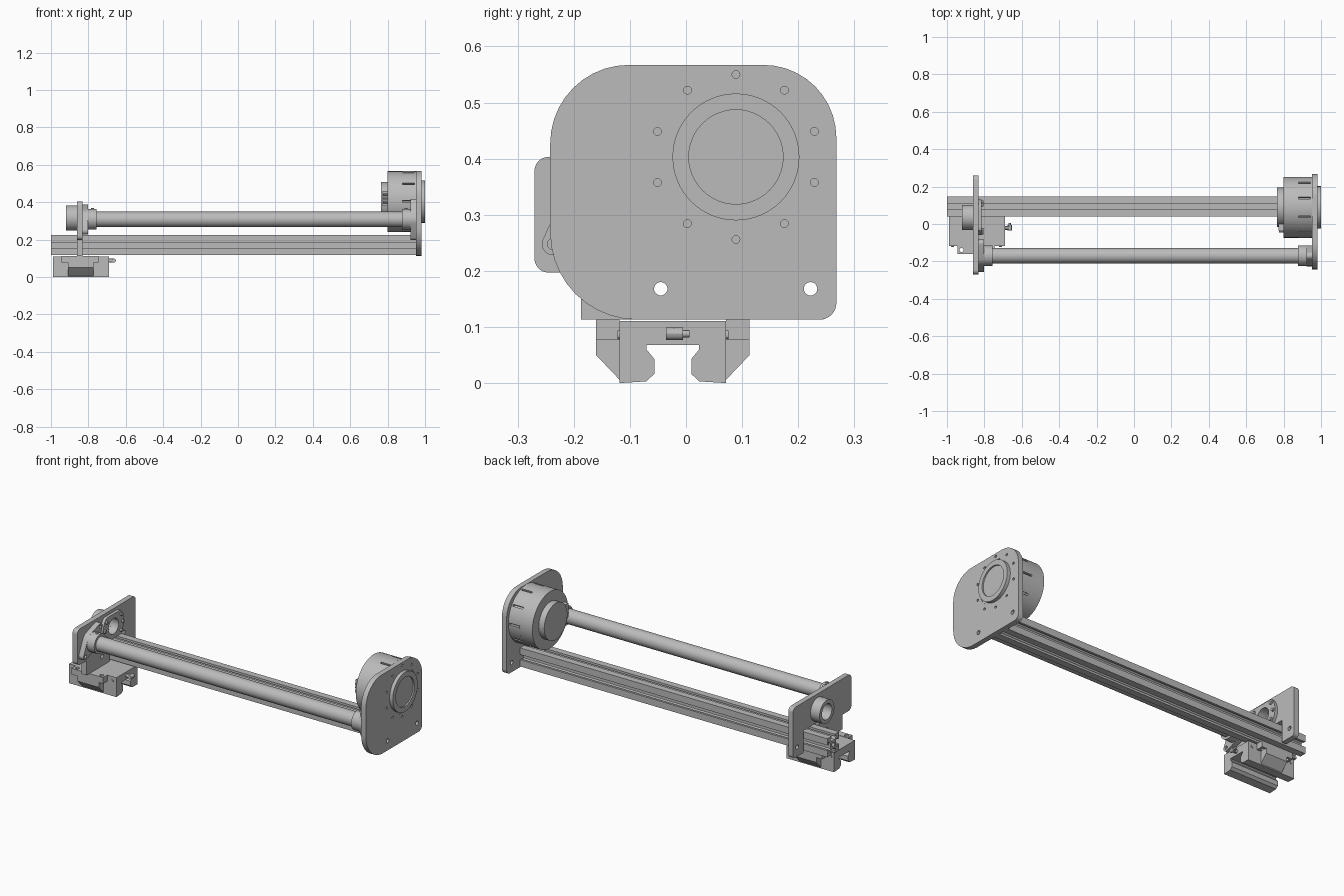
import bpy, bmesh
from math import sin, cos, pi, radians
from mathutils import Vector
from mathutils.geometry import convex_hull_2d

cube = bpy.data.objects.get("Cube")
if cube:
    bpy.data.objects.remove(cube, do_unlink=True)

metal = bpy.data.materials.new("light_grey_metal")
metal.use_nodes = True
GREY = (0.5, 0.5, 0.5, 1)
metal.diffuse_color = GREY
metal.node_tree.nodes["Principled BSDF"].inputs["Base Color"].default_value = GREY


def circle(u, v, r, n=32):
    return [(u + r * cos(2 * pi * i / n), v + r * sin(2 * pi * i / n)) for i in range(n)]


def rect(u0, u1, v0, v1):
    return [(u0, v0), (u1, v0), (u1, v1), (u0, v1)]


def rounded(corners, steps=10):
    """Outline from (u, v, radius) right-angled corners."""
    out = []
    for i, (u, v, r) in enumerate(corners):
        p = Vector((u, v))
        if r == 0:
            out.append((u, v))
            continue
        a = (Vector(corners[i - 1][:2]) - p).normalized()
        b = (Vector(corners[(i + 1) % len(corners)][:2]) - p).normalized()
        for k in range(steps + 1):
            t = pi / 2 * k / steps
            out.append(tuple(p + (a + b) * r - b * r * cos(t) - a * r * sin(t)))
    return out


def prism(name, outline, a0, a1, holes=(), axis="x"):
    """Extrude an outline with holes along an axis from a0 to a1."""
    place = {"x": lambda u, v: (a0, u, v),
             "y": lambda u, v: (u, a0, v),
             "z": lambda u, v: (u, v, a0)}[axis]
    bm = bmesh.new()
    edges = []
    for loop in [outline, *holes]:
        vs = [bm.verts.new(place(u, v)) for u, v in loop]
        edges += [bm.edges.new((vs[i - 1], vs[i])) for i in range(len(vs))]
    if holes:
        bmesh.ops.triangle_fill(bm, use_beauty=True, edges=edges)
    else:
        bm.faces.new(vs)
    res = bmesh.ops.extrude_face_region(bm, geom=bm.faces[:], use_keep_orig=True)
    step = Vector([(a1 - a0) * (c == axis) for c in "xyz"])
    bmesh.ops.translate(bm, vec=step,
                        verts=[g for g in res["geom"] if isinstance(g, bmesh.types.BMVert)])
    bmesh.ops.recalc_face_normals(bm, faces=bm.faces[:])
    mesh = bpy.data.meshes.new(name)
    bm.to_mesh(mesh)
    bm.free()
    mesh.materials.append(metal)
    obj = bpy.data.objects.new(name, mesh)
    bpy.context.collection.objects.link(obj)
    bpy.ops.object.select_all(action="DESELECT")
    obj.select_set(True)
    bpy.context.view_layer.objects.active = obj
    bpy.ops.object.shade_smooth_by_angle(angle=radians(30))
    return obj


# Slotted square beam
BY, BZ = 0.0925, 0.17
h, mouth, lip, wide, floor = 0.0535, 0.015, 0.041, 0.029, 0.024
side = [(h, h), (mouth, h), (mouth, lip), (wide, lip), (mouth, floor)]
side += [(-u, v) for u, v in side[:0:-1]]
section = []
for turn in range(4):
    section += [(BY + u, BZ + v) for u, v in side]
    side = [(-v, u) for u, v in side]
prism("slotted_beam", section, -1.0, 0.952, [circle(BY, BZ, 0.012, 16)])

# Drive end plate
DY, DZ = 0.089, 0.403
screws = [(DY + 0.147 * cos(radians(18 + 36 * i)), DZ + 0.147 * sin(radians(18 + 36 * i)))
          for i in range(10)]
mount_holes = [circle(y, 0.168, 0.012, 20) for y in (-0.045, 0.222)]
plate = rounded([(-0.242, 0.113, 0.155), (0.268, 0.113, 0.03),
                 (0.268, 0.567, 0.13), (-0.242, 0.567, 0.14)])
prism("drive_plate", plate, 0.952, 0.982,
      mount_holes + [circle(y, z, 0.007, 12) for y, z in screws]
      + [circle(DY, DZ, 0.124, 64)])

# Drive unit: drum, notched rim, rear cap and output hub
prism("drum", circle(DY, DZ, 0.163, 64), 0.80, 0.88)
notched = []
for i in range(100):
    r = 0.148 if i % 10 == 0 else 0.163
    edge = [2 * pi * (i + s) / 100 for s in (-0.5, 0.5)]
    notched += [(DY + r * cos(t), DZ + r * sin(t)) for t in edge]
tidy = [p for k, p in enumerate(notched)
        if (Vector(p) - Vector(notched[k - 1])).length > 0.001]
prism("notched_rim", tidy, 0.88, 0.945)
prism("drum_flange", circle(DY, DZ, 0.163, 64), 0.945, 0.952)
prism("rear_cap", circle(DY, DZ, 0.105, 48), 0.765, 0.80)
prism("rear_connector", rect(-0.035, 0.0, 0.38, 0.46), 0.772, 0.80)
for z in (0.40, 0.42, 0.44):
    prism("connector_pin", circle(-0.04, z, 0.006, 8), 0.775, 0.80)
prism("bearing_seat", circle(DY, DZ, 0.124, 64), 0.952, 0.980)
prism("output_ring", circle(DY, DZ, 0.113, 64), 0.980, 1.0, [circle(DY, DZ, 0.084, 48)])
prism("output_core", circle(DY, DZ, 0.084, 48), 0.980, 0.992)

# Carriage end plate, cut out around the beam
outline = rounded([(-0.187, 0.113, 0), (0.022, 0.113, 0), (0.022, 0.24, 0), (0.163, 0.24, 0),
                   (0.163, 0.113, 0), (0.26, 0.113, 0.02), (0.26, 0.403, 0.025),
                   (-0.27, 0.403, 0.025), (-0.27, 0.197, 0.025), (-0.187, 0.197, 0)])
NY, NZ = 0.035, 0.315
prism("carriage_plate", outline, -0.862, -0.832, mount_holes + [circle(NY, NZ, 0.046)])

# Hollow nut housing through the carriage plate
bore = circle(NY, NZ, 0.045)
prism("nut_sleeve", circle(NY, NZ, 0.067, 48), -0.92, -0.862, [bore])
flange = [(y, max(NZ - 0.07, min(NZ + 0.07, z))) for y, z in circle(NY, NZ, 0.095, 48)]
prism("nut_flange", flange, -0.832, -0.815, [bore])
for deg in (0, 35, 145, 180, 215, 325):
    t = radians(deg)
    prism("nut_bolt", circle(NY + 0.081 * cos(t), NZ + 0.081 * sin(t), 0.009, 12),
          -0.815, -0.805)

# Front tube and its flanged clamps
TY, TZ = -0.17, 0.308
prism("front_tube", circle(TY, TZ, 0.041, 48), -0.82, 0.94)


def clamp(name, wall, inward, deg):
    d = Vector((cos(radians(deg)), sin(radians(deg)))) * 0.09
    ends = [(TY + s * d.x, TZ + s * d.y) for s in (-1, 1)]
    pts = circle(TY, TZ, 0.056, 40)
    for y, z in ends:
        pts += circle(y, z, 0.02, 16)
    hull = [pts[i] for i in convex_hull_2d(pts)]
    prism(name + "_flange", hull, wall, wall + inward * 0.03,
          [circle(y, z, 0.01, 12) for y, z in ends])
    prism(name + "_collar", circle(TY, TZ, 0.055, 48),
          wall + inward * 0.03, wall + inward * 0.076, [circle(TY, TZ, 0.041, 48)])
    prism(name + "_set_screw", circle(wall + inward * 0.055, TY, 0.008, 12),
          TZ + 0.045, TZ + 0.062, axis="z")


clamp("drive_clamp", 0.952, -1, 90)
clamp("carriage_clamp", -0.832, 1, 42)

# Linear bearing carriage
CY = -0.0235
channel = [(0.047, 0.003), (0.04, 0.01), (0.033, 0.016), (0.033, 0.043), (0.047, 0.06),
           (0.047, 0.068)]


def carriage_section(outer):
    half = outer + channel
    return [(CY + u, v) for u, v in half] + [(CY - u, v) for u, v in half[::-1]]


prism("carriage_body", carriage_section([(0.095, 0.111), (0.095, 0.0)]), -0.99, -0.69)
wing = [(0.137, 0.08), (0.137, 0.05), (0.092, 0.003)]
prism("carriage_wings", carriage_section(wing), -0.908, -0.772)
for s in (-1, 1):
    prism("carriage_ear", rect(-0.945, -0.745, *sorted((CY + s * 0.095, CY + s * 0.137))),
          0.078, 0.113,
          [circle(x, CY + s * 0.116, 0.011, 16) for x in (-0.922, -0.768)], axis="z")
    for x in (-0.97, -0.715):
        prism("side_plug", circle(x, 0.086, 0.008, 12),
              CY + s * 0.095, CY + s * 0.099, axis="y")

# Grease fitting
prism("grease_stem", circle(-0.022, 0.088, 0.011, 12), -0.69, -0.662)
prism("grease_elbow", circle(-0.664, 0.088, 0.011, 12), -0.036, -0.005, axis="y")
prism("grease_tip", circle(-0.664, 0.088, 0.007, 12), -0.005, 0.006, axis="y")
